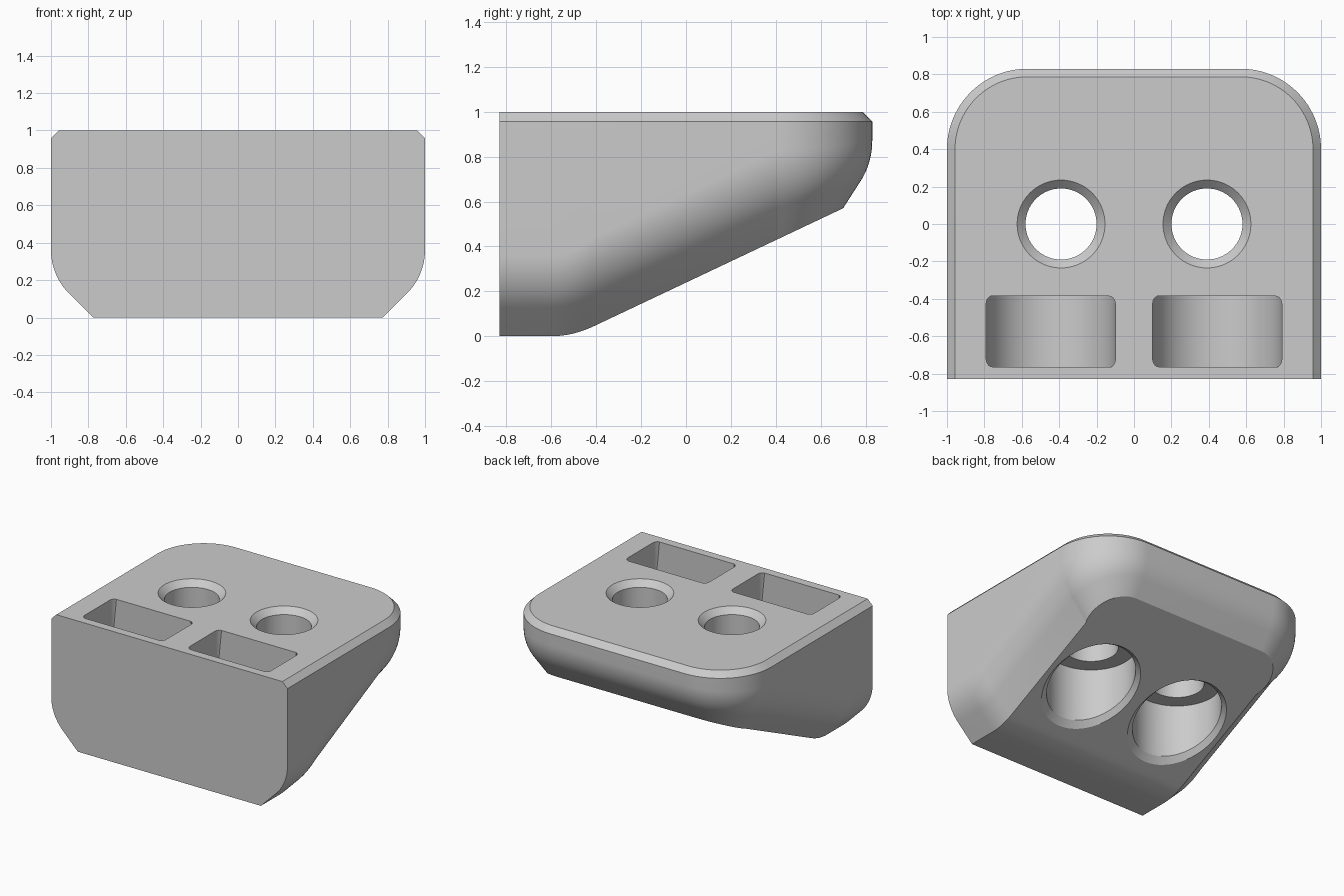
import bpy, bmesh
from math import sin, cos, pi, radians, sqrt

if "Cube" in bpy.data.objects:
    bpy.data.objects.remove(bpy.data.objects["Cube"], do_unlink=True)

grey = bpy.data.materials.new("plain grey")
grey.use_nodes = True
COLOUR = (0.6, 0.6, 0.6, 1)
grey.diffuse_color = COLOUR
grey.node_tree.nodes["Principled BSDF"].inputs["Base Color"].default_value = COLOUR

HALF_Y, CORNER, SLOPE = 0.83, 0.43, 0.473


def ramp(y):
    """Underside height: flat, short blend, then a straight slope."""
    if y < -0.6:
        return 0.0
    if y < -0.41:
        return SLOPE * (y + 0.6) ** 2 / 0.38
    return SLOPE * (y + 0.505)


def ramp_grade(y):
    return SLOPE * min(1, max(0, (y + 0.6) / 0.19))


def make_object(name, bm):
    bmesh.ops.recalc_face_normals(bm, faces=bm.faces)
    mesh = bpy.data.meshes.new(name)
    bm.to_mesh(mesh)
    bm.free()
    obj = bpy.data.objects.new(name, mesh)
    bpy.context.collection.objects.link(obj)
    mesh.materials.append(grey)
    return obj


def column(px, py, nx, ny, steps=12):
    """Edge profile from underside to top at one outline point."""
    angle = radians(45 + 12.3 * ny)
    radius, total = 0.33, 0.225 - 0.095 * ny
    flat = total - radius * (1 - sin(angle))
    rise = flat * sin(angle) / cos(angle)
    profile = [(total, 0)]
    for i in range(steps + 1):
        a = angle + (pi / 2 - angle) * i / steps
        profile.append((radius * (1 - sin(a)), rise + radius * (cos(angle) - cos(a))))
    base = py - ny * total
    stretch = 1 + (sqrt(1 + ramp_grade(base) ** 2) - 1) * (1 - ny)
    levels = [(d, ramp(base) + h * stretch) for d, h in profile]
    levels += [(0, 0.957), (0.043, 1)]
    return [(px - nx * d, py - ny * d, z) for d, z in levels]


# Main block: edge profiles swept around a U-shaped outline
half = [(1, y, 1, 0) for y in [-HALF_Y] + [-0.6 + 0.19 * i / 8 for i in range(9)]]
for i in range(25):
    a = pi / 2 * i / 24
    half.append((1 - CORNER + CORNER * cos(a), HALF_Y - CORNER + CORNER * sin(a), cos(a), sin(a)))
outline = half + [(-x, y, -nx, ny) for x, y, nx, ny in reversed(half)]
bm = bmesh.new()
cols = [[bm.verts.new(p) for p in column(*o)] for o in outline]
n = len(cols)
for a, b in zip(cols, cols[1:]):
    for i in range(len(a) - 1):
        bm.faces.new((a[i], b[i], b[i + 1], a[i + 1]))
for j in range(n // 2 - 1):
    bm.faces.new((cols[j][0], cols[j + 1][0], cols[n - 2 - j][0], cols[n - 1 - j][0]))
bm.faces.new([c[-1] for c in cols])
bm.faces.new(cols[0] + cols[-1][::-1])
block = make_object("mount_block", bm)


def hole_cutter(cx):
    """Stepped bore: sloped chamfer, wide bore, narrow hole, countersink."""
    bm = bmesh.new()
    stages = [(0.365, -0.02, 1), (0.31, 0.035, 1), (0.31, 0.55, 0),
              (0.19, 0.55, 0), (0.19, 0.955, 0), (0.255, 1.02, 0)]
    rings, sides = [], 64
    for r, z, sloped in stages:
        ring = []
        for i in range(sides):
            a = 2 * pi * i / sides
            y = r * sin(a)
            ring.append(bm.verts.new((cx + r * cos(a), y, z + sloped * ramp(y))))
        rings.append(ring)
    for a, b in zip(rings, rings[1:]):
        for i in range(sides):
            k = (i + 1) % sides
            bm.faces.new((a[i], a[k], b[k], b[i]))
    bm.faces.new(rings[0])
    bm.faces.new(rings[-1])
    return make_object("hole_cutter", bm)


def pocket_cutter(cx):
    """Slot with a half-round floor and softened end edges."""
    bm = bmesh.new()
    r, floor_axis = 0.345, 0.7
    arc = [(cx - r * cos(pi * i / 40), floor_axis - r * sin(pi * i / 40)) for i in range(41)]
    section = [(cx - r, 1.1)] + arc + [(cx + r, 1.1)]
    front, back = [[bm.verts.new((x, y, z)) for x, z in section] for y in (-0.765, -0.385)]
    caps = [bm.faces.new(front), bm.faces.new(back)]
    for i in range(len(section)):
        bm.faces.new((front[i - 1], front[i], back[i], back[i - 1]))
    rim = [e for f in caps for e in f.edges if min(v.co.z for v in e.verts) < 1.05]
    bmesh.ops.bevel(bm, geom=rim, offset=0.04, segments=5, profile=0.5, affect='EDGES')
    return make_object("pocket_cutter", bm)


# Cut both holes and both pockets
bpy.context.view_layer.objects.active = block
for cutter in [hole_cutter(0.39), hole_cutter(-0.39), pocket_cutter(0.445), pocket_cutter(-0.445)]:
    cutter.hide_render = True
    cut = block.modifiers.new("cut", 'BOOLEAN')
    cut.operation, cut.solver, cut.object = 'DIFFERENCE', 'EXACT', cutter
    bpy.ops.object.modifier_apply(modifier=cut.name)
    bpy.data.objects.remove(cutter, do_unlink=True)

# Smooth rounded surfaces, crisp edges
bpy.ops.object.select_all(action='DESELECT')
block.select_set(True)
bpy.ops.object.shade_smooth_by_angle(angle=radians(25))
